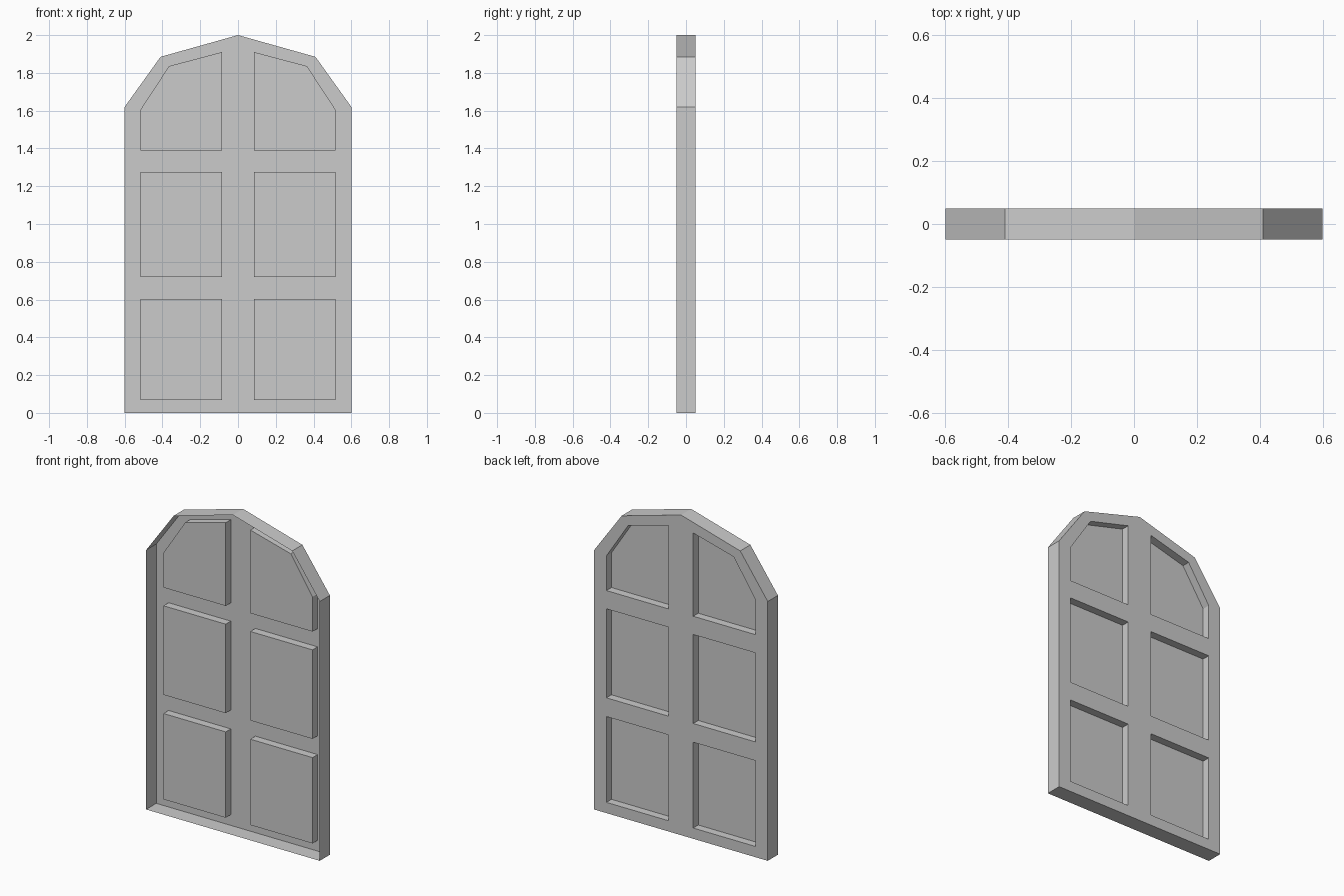
import bpy, bmesh

if "Cube" in bpy.data.objects:
    bpy.data.objects.remove(bpy.data.objects["Cube"])

BACK, FRONT, PANEL = 0.05, -0.05, 0.0

# Half profiles on the right side (x, z)
arch = [(0.6, 0), (0.6, 1.62), (0.41, 1.885)]
panels = [
    [(0.085, 0.067), (0.515, 0.067), (0.515, 0.603), (0.085, 0.603)],
    [(0.085, 0.72), (0.515, 0.72), (0.515, 1.276), (0.085, 1.276)],
    [(0.085, 1.39), (0.515, 1.39), (0.515, 1.607), (0.365, 1.836), (0.085, 1.91)],
]


def mirror(points):
    return [(-x, z) for x, z in reversed(points)]


bm = bmesh.new()


def add_loop(points, depth):
    """Closed loop on the back plane, and its copy at another depth."""
    n = len(points)
    near = [bm.verts.new((x, BACK, z)) for x, z in points]
    far = [bm.verts.new((x, depth, z)) for x, z in points]
    edges = [bm.edges.new((near[i], near[(i + 1) % n])) for i in range(n)]
    return near, far, edges


def add_walls(near, far):
    n = len(near)
    for i in range(n):
        j = (i + 1) % n
        bm.faces.new((near[i], near[j], far[j], far[i]))


# Outer outline and the six panel openings
outline = add_loop(arch + [(0, 2.0)] + mirror(arch), FRONT)
openings = [add_loop(p, PANEL) for half in panels for p in (half, mirror(half))]

# Back plate with openings
bmesh.ops.triangle_fill(bm, use_beauty=True, normal=(0, 1, 0),
                        edges=[e for l in [outline] + openings for e in l[2]])

# Rim wall (front left open), recess walls and panel floors
add_walls(*outline[:2])
for near, far, _ in openings:
    add_walls(near, far)
    bm.faces.new(far)

# Point the shell outwards, back plate facing +y
bmesh.ops.recalc_face_normals(bm, faces=bm.faces[:])
bm.normal_update()
plate = next(f for f in bm.faces if all(v.co.y > 0.04 for v in f.verts))
if plate.normal.y < 0:
    bmesh.ops.reverse_faces(bm, faces=bm.faces[:])

mesh = bpy.data.meshes.new("door_panel")
bm.to_mesh(mesh)
bm.free()
door = bpy.data.objects.new("door_panel", mesh)
bpy.context.collection.objects.link(door)
